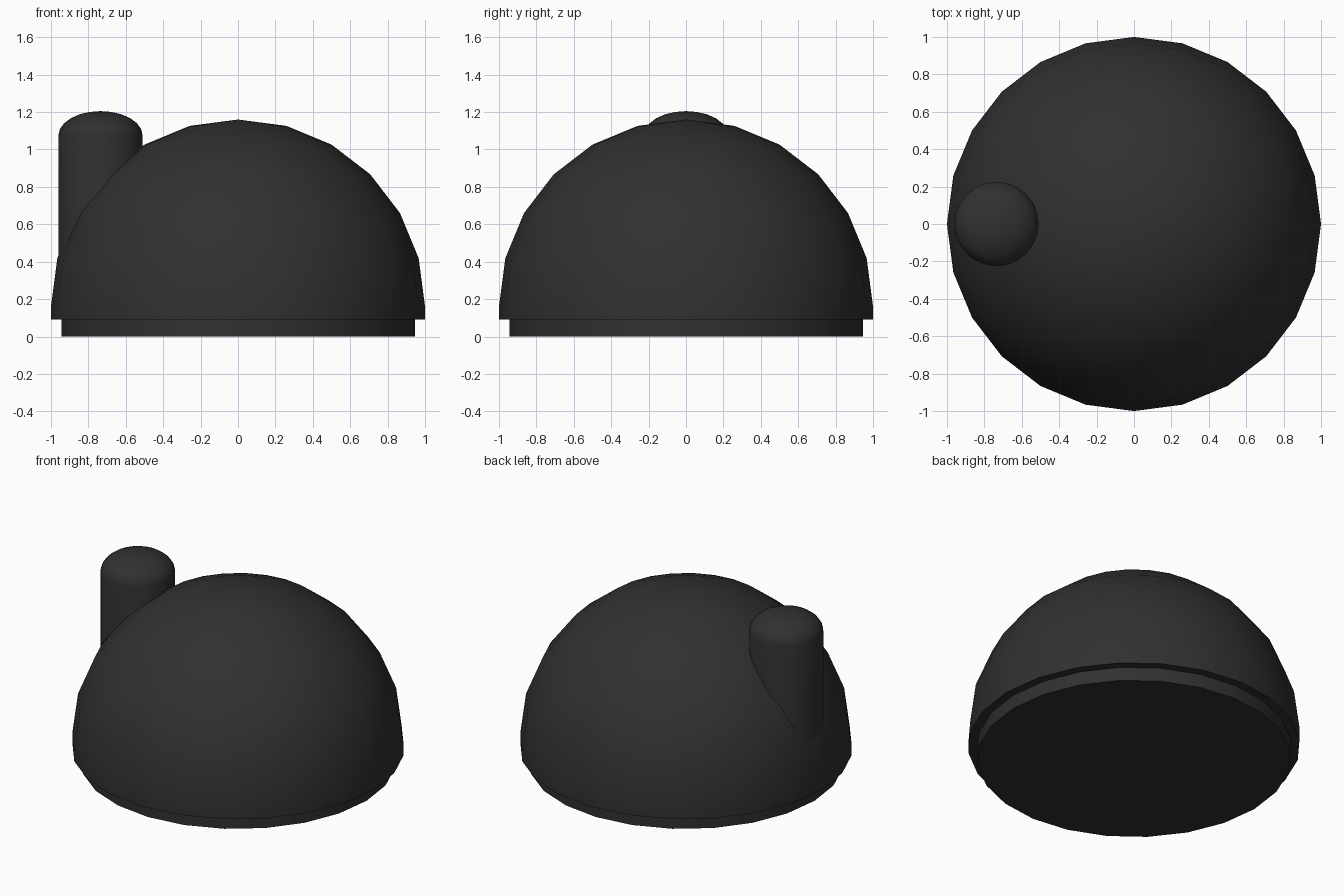
import bpy, bmesh, math

if "Cube" in bpy.data.objects:
    bpy.data.objects.remove(bpy.data.objects["Cube"])

black = bpy.data.materials.new("soft black")
black.diffuse_color = (0.03, 0.03, 0.03, 1)
black.use_nodes = True
black.node_tree.nodes["Principled BSDF"].inputs["Base Color"].default_value = black.diffuse_color


def lathe(name, profile, centre_x=0.0, sides=24):
    """Turn a (radius, z) profile, listed bottom to top, about a vertical axis."""
    bm = bmesh.new()
    rings = []
    for r, z in profile:
        if r < 1e-4:
            rings.append([bm.verts.new((0, 0, z))])
        else:
            rings.append([bm.verts.new((r * math.cos(2 * math.pi * i / sides),
                                        r * math.sin(2 * math.pi * i / sides), z))
                          for i in range(sides)])
    for low, high in zip(rings, rings[1:]):
        for i in range(sides):
            j = (i + 1) % sides
            if len(low) == 1:
                bm.faces.new((low[0], high[j], high[i]))
            elif len(high) == 1:
                bm.faces.new((low[i], low[j], high[0]))
            else:
                bm.faces.new((low[i], low[j], high[j], high[i]))
    # flat caps on open ends
    if len(rings[0]) > 1:
        bm.faces.new(rings[0][::-1])
    if len(rings[-1]) > 1:
        bm.faces.new(rings[-1])
    bmesh.ops.recalc_face_normals(bm, faces=bm.faces)
    mesh = bpy.data.meshes.new(name)
    bm.to_mesh(mesh)
    bm.free()
    mesh.materials.append(black)
    obj = bpy.data.objects.new(name, mesh)
    obj.location.x = centre_x
    bpy.context.collection.objects.link(obj)
    bpy.ops.object.select_all(action='DESELECT')
    obj.select_set(True)
    bpy.context.view_layer.objects.active = obj
    bpy.ops.object.shade_smooth_by_angle(angle=math.radians(40))
    return obj


def cap(radius, height, base_z, steps=6):
    """Quarter-ellipse profile from the rim up to the pole."""
    angles = [math.pi / 2 * i / steps for i in range(steps + 1)]
    return [(radius * math.cos(a), base_z + height * math.sin(a)) for a in angles]


# recessed base plinth
lathe("base", [(0.945, 0.0), (0.945, 0.09)])

# half-sphere with a short straight skirt
lathe("dome", [(1.0, 0.09)] + cap(1.0, 1.0, 0.16))

# round-topped column rising out of the left side
lathe("chimney", [(0.225, 0.36)] + cap(0.225, 0.13, 1.075), centre_x=-0.735)
